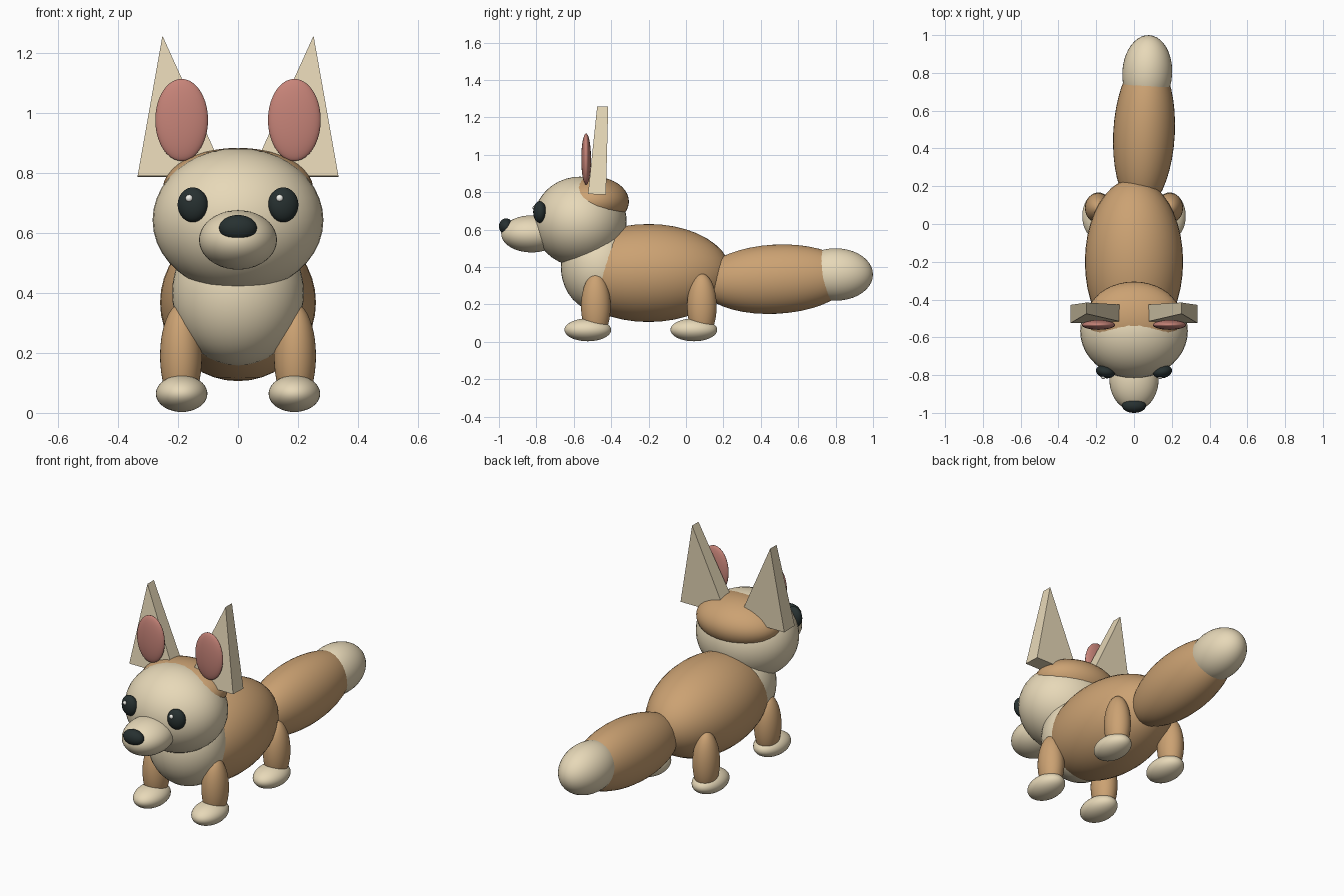
import bpy, bmesh
from math import radians
from mathutils import Matrix, Euler

if "Cube" in bpy.data.objects:
    bpy.data.objects.remove(bpy.data.objects["Cube"])


def material(name, rgb):
    m = bpy.data.materials.new(name)
    m.diffuse_color = (*rgb, 1)
    m.use_nodes = True
    m.node_tree.nodes["Principled BSDF"].inputs["Base Color"].default_value = m.diffuse_color
    return m


TAN = material("tan_fur", (0.60, 0.36, 0.17))
CREAM = material("cream_fur", (0.80, 0.69, 0.48))
PINK = material("pink_skin", (0.57, 0.23, 0.19))
DARK = material("dark", (0.02, 0.03, 0.03))
WHITE = material("eye_shine", (0.9, 0.9, 0.85))


def add_object(name, bm, mat, smooth):
    bmesh.ops.recalc_face_normals(bm, faces=bm.faces)
    mesh = bpy.data.meshes.new(name)
    for f in bm.faces:
        f.smooth = smooth
    bm.to_mesh(mesh)
    bm.free()
    mesh.materials.append(mat)
    ob = bpy.data.objects.new(name, mesh)
    bpy.context.collection.objects.link(ob)
    return ob


def ball(name, loc, radii, mat, rot=(0, 0, 0), segs=40):
    """Smooth ellipsoid with given centre, radii and rotation in degrees."""
    bm = bmesh.new()
    bmesh.ops.create_uvsphere(bm, u_segments=segs, v_segments=segs // 2, radius=1)
    ob = add_object(name, bm, mat, True)
    ob.matrix_world = Matrix.LocRotScale(loc, Euler([radians(a) for a in rot]), radii)
    return ob


# Body and chest
ball("body", (0, -0.20, 0.368), (0.26, 0.44, 0.262), TAN)
ball("chest", (0, -0.457, 0.40), (0.22, 0.212, 0.242), CREAM)

# Tail, slightly swung to one side and raised
ball("tail", (0.053, 0.48, 0.335), (0.163, 0.41, 0.185), TAN, rot=(3, 0, -3))
ball("tail_tip", (0.07, 0.80, 0.36), (0.132, 0.20, 0.14), CREAM, rot=(0, 0, -3))

# Head
ball("head", (0, -0.567, 0.643), (0.285, 0.25, 0.24), CREAM)
ball("head_cap", (0, -0.50, 0.75), (0.25, 0.195, 0.134), TAN)
ball("muzzle", (0, -0.825, 0.577), (0.13, 0.163, 0.099), CREAM)
ball("nose", (0, -0.962, 0.617), (0.063, 0.038, 0.043), DARK)

for side, s in (("left", 1), ("right", -1)):
    # Eyes
    ball("eye_" + side, (s * 0.151, -0.782, 0.694), (0.051, 0.034, 0.058), DARK, rot=(0, 0, s * 12))
    ball("eye_shine_" + side, (s * 0.151 - 0.012, -0.811, 0.716), (0.012, 0.01, 0.012), WHITE, segs=16)

    # Ears: flat-faced triangular wedges, thinner at the tip
    bm = bmesh.new()
    front = [bm.verts.new((s * x, y, z)) for x, y, z in
             ((0.335, -0.524, 0.79), (0.04, -0.524, 0.79), (0.252, -0.475, 1.258))]
    back = [bm.verts.new((s * x, y, z)) for x, y, z in
            ((0.335, -0.428, 0.787), (0.04, -0.428, 0.787), (0.252, -0.416, 1.258))]
    bm.faces.new(front)
    bm.faces.new(back)
    for i in range(3):
        j = (i + 1) % 3
        bm.faces.new((front[i], front[j], back[j], back[i]))
    add_object("ear_" + side, bm, CREAM, False)
    ball("inner_ear_" + side, (s * 0.188, -0.534, 0.977), (0.088, 0.026, 0.137), PINK)

    # Legs and paws
    for end, y in (("front", -0.482), ("rear", 0.085)):
        ball(f"{end}_leg_{side}", (s * 0.19, y, 0.19), (0.07, 0.079, 0.174), TAN)
        ball(f"{end}_paw_{side}", (s * 0.188, y - 0.043, 0.064), (0.086, 0.125, 0.061), CREAM)
